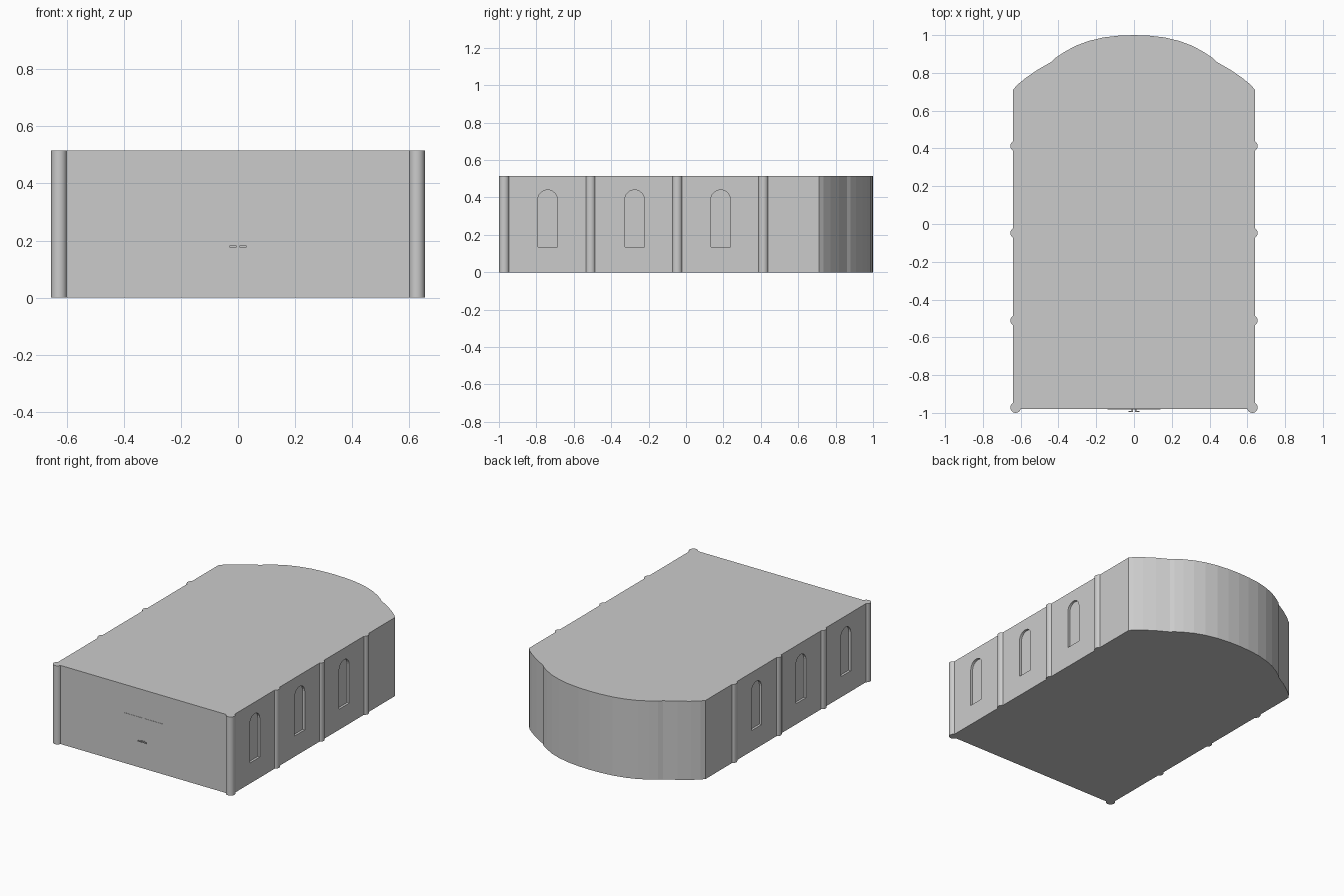
import bpy, bmesh, math

if "Cube" in bpy.data.objects:
    bpy.data.objects.remove(bpy.data.objects["Cube"])

H = 0.515


def new_object(name, bm):
    bmesh.ops.recalc_face_normals(bm, faces=bm.faces)
    me = bpy.data.meshes.new(name)
    bm.to_mesh(me)
    bm.free()
    ob = bpy.data.objects.new(name, me)
    bpy.context.collection.objects.link(ob)
    return ob


def prism(bm, points, offset):
    """Extrude a closed outline of 3D points by an offset vector."""
    face = bm.faces.new([bm.verts.new(p) for p in points])
    ext = bmesh.ops.extrude_face_region(bm, geom=[face], use_keep_orig=True)
    verts = [g for g in ext["geom"] if isinstance(g, bmesh.types.BMVert)]
    bmesh.ops.translate(bm, verts=verts, vec=offset)


def box(name, x0, x1, y0, y1, z0, z1):
    bm = bmesh.new()
    prism(bm, [(x0, y0, z0), (x1, y0, z0), (x1, y1, z0), (x0, y1, z0)], (0, 0, z1 - z0))
    return new_object(name, bm)


# Hall with a lobed, rounded rear wall
half = [(0.64, -0.98), (0.64, 0.71), (0.62, 0.735), (0.575, 0.772), (0.51, 0.817),
        (0.435, 0.86), (0.415, 0.88), (0.37, 0.91), (0.31, 0.943), (0.24, 0.969),
        (0.16, 0.988), (0.08, 0.997)]
outline = half + [(0, 1)] + [(-x, y) for x, y in reversed(half)]
bm = bmesh.new()
prism(bm, [(x, y, 0) for x, y in outline], (0, 0, H))
hall = new_object("hall", bm)

# Arched window recesses cut into both side walls
R, Z0, Z1, DEPTH = 0.052, 0.135, 0.44, 0.015
bm = bmesh.new()
for side in (-1, 1):
    for yc in (-0.74, -0.275, 0.185):
        arch = [(yc - R, Z0), (yc + R, Z0)]
        arch += [(yc + R * math.cos(math.pi * i / 12), Z1 - R + R * math.sin(math.pi * i / 12))
                 for i in range(13)]
        prism(bm, [(side * (0.64 - DEPTH), y, z) for y, z in arch], (side * 0.1, 0, 0))
cutter = new_object("window_cutter", bm)
cutter.hide_render = True
mod = hall.modifiers.new("windows", 'BOOLEAN')
mod.operation = 'DIFFERENCE'
mod.solver = 'EXACT'
mod.object = cutter
bpy.context.view_layer.objects.active = hall
bpy.ops.object.modifier_apply(modifier=mod.name)
bpy.data.objects.remove(cutter)

# Engaged round columns along the side walls and front corners
for side, label in ((-1, "left"), (1, "right")):
    for i, y in enumerate((-0.972, -0.51, -0.047, 0.413)):
        bpy.ops.mesh.primitive_cylinder_add(vertices=20, radius=0.028, depth=H,
                                            location=(side * 0.627, y, H / 2))
        col = bpy.context.object
        col.name = f"{label}_column_{i + 1}"
        bpy.ops.object.shade_smooth_by_angle()

# Double door, barely proud of the front wall, with pull handles
for side, label in ((-1, "left"), (1, "right")):
    a, b = sorted((side * 0.001, side * 0.14))
    box(label + "_door_leaf", a, b, -0.982, -0.97, 0.04, 0.33)
    a, b = sorted((side * 0.006, side * 0.03))
    box(label + "_door_handle", a, b, -0.995, -0.99, 0.175, 0.182)
    a, b = sorted((side * 0.006, side * 0.012))
    box(label + "_handle_stem", a, b, -0.991, -0.98, 0.175, 0.182)
